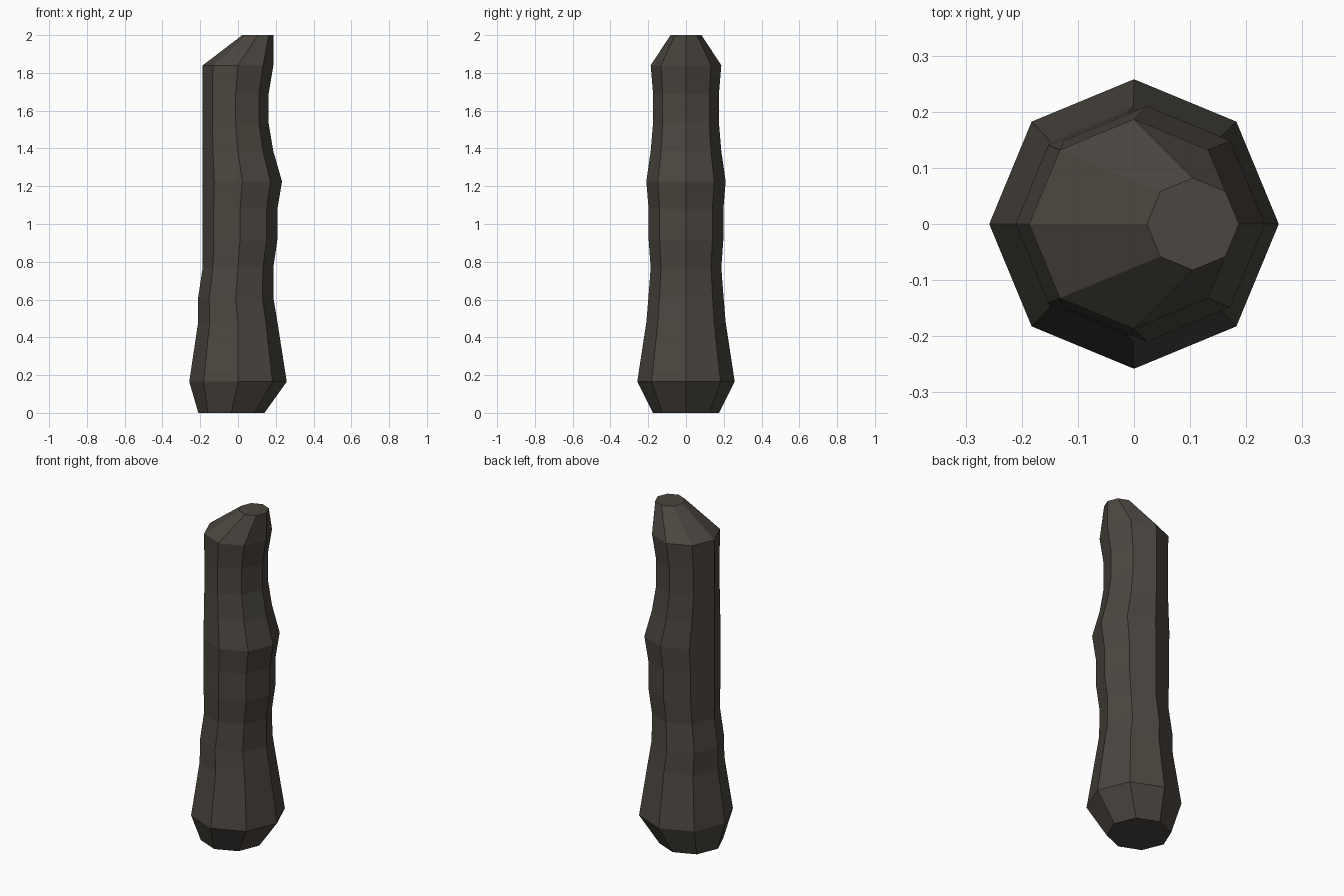
import bpy, bmesh, math

if "Cube" in bpy.data.objects:
    bpy.data.objects.remove(bpy.data.objects["Cube"])

# Trunk rings: height, left x, right x (each ring is a regular octagon)
RINGS = [
    (0.0, -0.21, 0.14), (0.165, -0.258, 0.258), (0.48, -0.211, 0.209),
    (0.61, -0.211, 0.187), (0.77, -0.187, 0.187), (0.92, -0.187, 0.209),
    (1.08, -0.187, 0.209), (1.225, -0.187, 0.233), (1.385, -0.187, 0.187),
    (1.535, -0.187, 0.162), (1.69, -0.187, 0.162), (1.84, -0.187, 0.187),
    (2.0, 0.023, 0.187),
]
SIDES = 8

bark = bpy.data.materials.new("dark_grey_brown")
bark.diffuse_color = (0.07, 0.061, 0.05, 1)
bark.use_nodes = True
bark.node_tree.nodes["Principled BSDF"].inputs["Base Color"].default_value = bark.diffuse_color

# Gnarled post: stacked octagons, bridged and capped
bm = bmesh.new()
loops = []
for z, left, right in RINGS:
    c, r = (left + right) / 2, (right - left) / 2
    loops.append([bm.verts.new((c + r * math.cos(i * math.tau / SIDES),
                                r * math.sin(i * math.tau / SIDES), z))
                  for i in range(SIDES)])
for a, b in zip(loops, loops[1:]):
    for i in range(SIDES):
        j = (i + 1) % SIDES
        bm.faces.new((a[i], a[j], b[j], b[i]))
bm.faces.new(loops[0][::-1])
bm.faces.new(loops[-1])
bmesh.ops.recalc_face_normals(bm, faces=bm.faces[:])

mesh = bpy.data.meshes.new("post")
bm.to_mesh(mesh)
bm.free()
mesh.materials.append(bark)
post = bpy.data.objects.new("post", mesh)
bpy.context.collection.objects.link(post)
